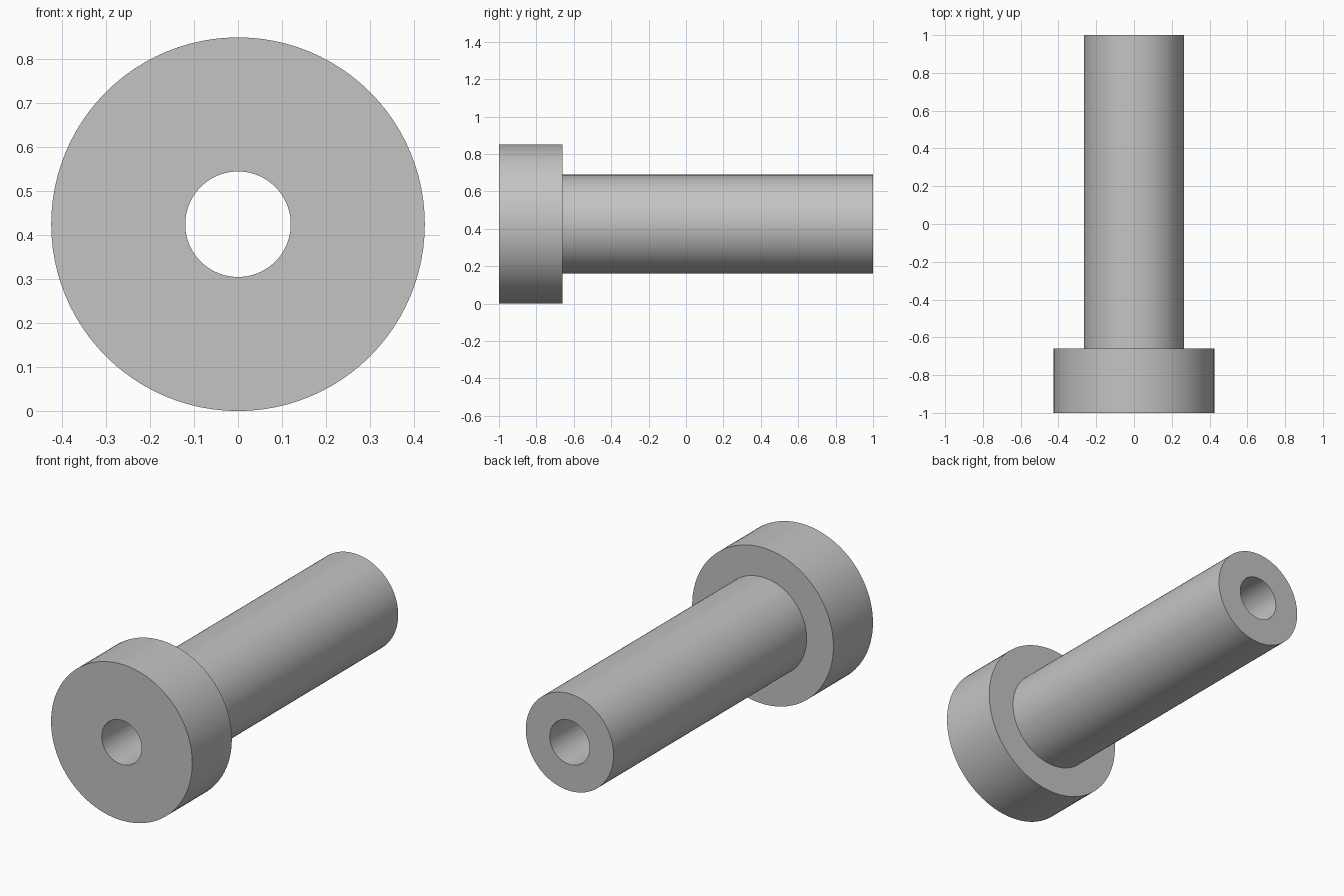
import bpy
import bmesh
import math
from mathutils import Vector, Matrix

cube = bpy.data.objects.get("Cube")
if cube:
    bpy.data.objects.remove(cube, do_unlink=True)

SEGMENTS = 96
HEAD_R, SHAFT_R, BORE_R = 0.425, 0.264, 0.12
FRONT, SHOULDER, BACK = -1.0, -0.66, 1.0

# Plain grey finish
grey = bpy.data.materials.new("plain grey")
grey.use_nodes = True
colour = (0.55, 0.55, 0.55, 1.0)
grey.diffuse_color = colour
grey.node_tree.nodes["Principled BSDF"].inputs["Base Color"].default_value = colour


def lathe(name, profile, centre):
    """Revolve a closed (radius, y) profile about the y axis."""
    bm = bmesh.new()
    verts = [bm.verts.new((r, y, 0)) for r, y in profile]
    edges = [bm.edges.new((v, verts[(i + 1) % len(verts)])) for i, v in enumerate(verts)]
    bmesh.ops.spin(bm, geom=verts + edges, cent=(0, 0, 0), axis=(0, 1, 0),
                   angle=math.tau, steps=SEGMENTS, use_merge=True)
    bmesh.ops.remove_doubles(bm, verts=bm.verts[:], dist=1e-5)
    bmesh.ops.recalc_face_normals(bm, faces=bm.faces[:])
    bmesh.ops.transform(bm, matrix=Matrix.Translation(Vector(centre)), verts=bm.verts[:])
    mesh = bpy.data.meshes.new(name)
    bm.to_mesh(mesh)
    bm.free()
    mesh.materials.append(grey)
    obj = bpy.data.objects.new(name, mesh)
    bpy.context.collection.objects.link(obj)
    bpy.ops.object.select_all(action="DESELECT")
    obj.select_set(True)
    bpy.context.view_layer.objects.active = obj
    bpy.ops.object.shade_smooth_by_angle(angle=math.radians(30))
    return obj


# Flanged bushing: wide head, long shaft and a bore right through
lathe("flanged_bushing", [
    (BORE_R, FRONT), (HEAD_R, FRONT), (HEAD_R, SHOULDER),
    (SHAFT_R, SHOULDER), (SHAFT_R, BACK), (BORE_R, BACK),
], (0, 0, HEAD_R))
